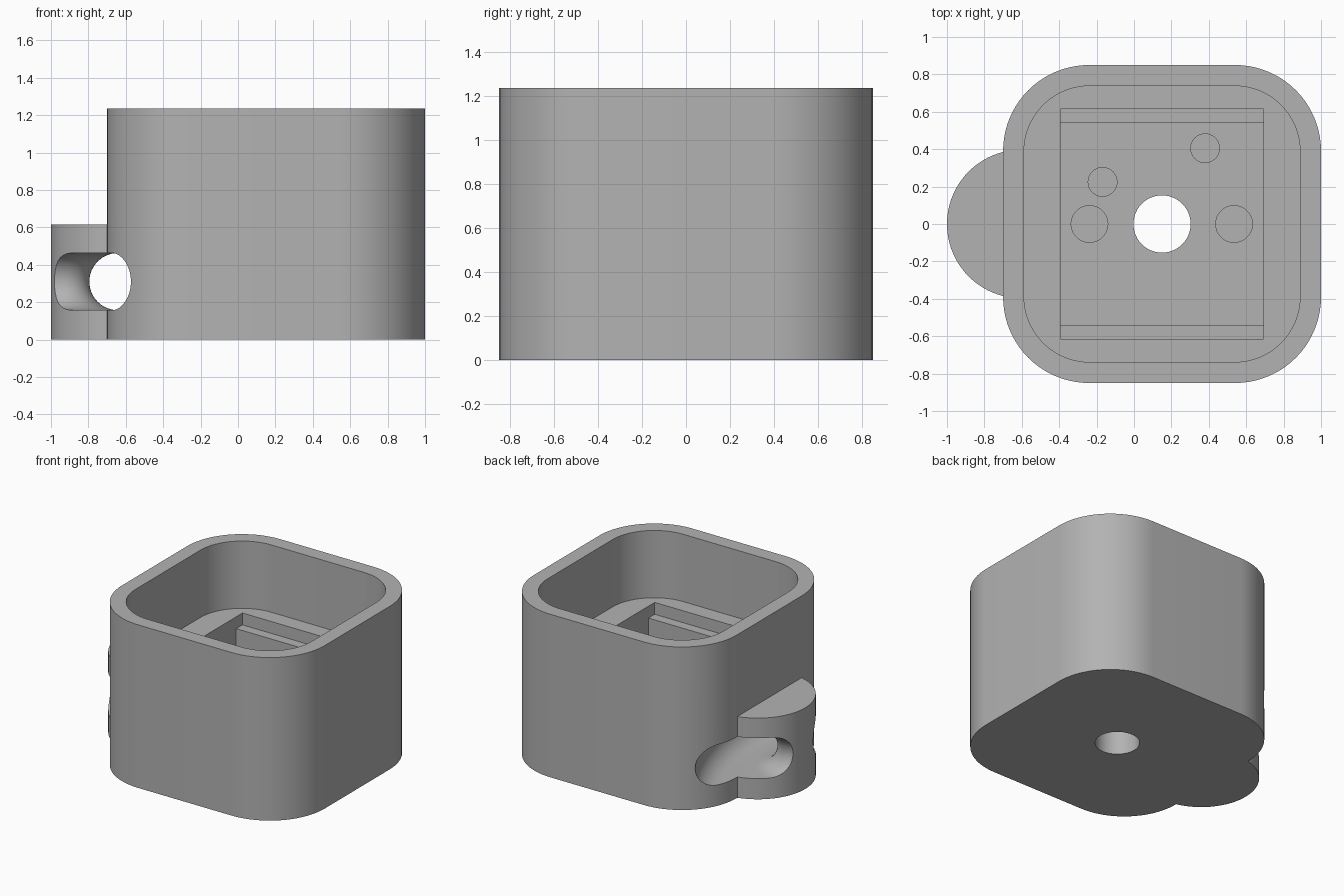
import bpy, bmesh
from math import sin, cos, pi, radians, asin

if "Cube" in bpy.data.objects:
    bpy.data.objects.remove(bpy.data.objects["Cube"], do_unlink=True)

CX = 0.15          # centre of the main body
H = 1.235
grey = bpy.data.materials.new("plain grey")
grey.use_nodes = True
grey.diffuse_color = (0.45, 0.45, 0.45, 1)
grey.node_tree.nodes["Principled BSDF"].inputs["Base Color"].default_value = (0.45, 0.45, 0.45, 1)


def loft(name, layers):
    """Solid from equally long outlines, each given as (points, z)."""
    bm = bmesh.new()
    rings = [[bm.verts.new((x, y, z)) for x, y in pts] for pts, z in layers]
    for a, b in zip(rings, rings[1:]):
        n = len(a)
        for i in range(n):
            j = (i + 1) % n
            bm.faces.new((a[i], a[j], b[j], b[i]))
    bm.faces.new(rings[0])
    bm.faces.new(rings[-1])
    bmesh.ops.recalc_face_normals(bm, faces=bm.faces)
    me = bpy.data.meshes.new(name)
    bm.to_mesh(me)
    bm.free()
    me.materials.append(grey)
    ob = bpy.data.objects.new(name, me)
    bpy.context.collection.objects.link(ob)
    return ob


def prism(name, pts, z0, z1):
    return loft(name, [(pts, z0), (pts, z1)])


def rounded(cx, half, r, n=20):
    pts = []
    for k, (sx, sy) in enumerate(((1, 1), (-1, 1), (-1, -1), (1, -1))):
        for i in range(n + 1):
            a = (k + i / n) * pi / 2
            pts.append((cx + sx * (half - r) + r * cos(a), sy * (half - r) + r * sin(a)))
    return pts


def circle(x, y, r, n=64):
    return [(x + r * cos(2 * pi * i / n), y + r * sin(2 * pi * i / n)) for i in range(n)]


def box(x, y):
    return [(CX + sx * x, sy * y) for sx, sy in ((1, 1), (-1, 1), (-1, -1), (1, -1))]


def combine(target, tool, operation):
    mod = target.modifiers.new("combine", 'BOOLEAN')
    mod.operation = operation
    mod.solver = 'EXACT'
    mod.object = tool
    bpy.context.view_layer.objects.active = target
    bpy.ops.object.modifier_apply(modifier=mod.name)
    bpy.data.objects.remove(tool, do_unlink=True)


# Main housing with the round side lug
housing = prism("housing", rounded(CX, 0.85, 0.46), 0, H)
combine(housing, prism("side_lug", circle(-0.603, 0, 0.397, 96), 0, 0.615), 'UNION')

# Upper cavity, stepped square pocket and the holes in its floor
FLOOR, LEDGE, BASE = 0.725, 0.635, 0.337
combine(housing, prism("upper_cavity", rounded(CX, 0.738, 0.35), FLOOR, H + 0.1), 'DIFFERENCE')
combine(housing, prism("pocket_recess", box(0.543, 0.615), LEDGE, FLOOR + 0.1), 'DIFFERENCE')
combine(housing, prism("pocket", box(0.543, 0.54), BASE, LEDGE + 0.05), 'DIFFERENCE')
for x, y, r, z in ((CX, 0, 0.153, -0.1), (-0.238, 0, 0.098, 0.09), (0.535, 0, 0.098, 0.09),
                   (-0.168, 0.225, 0.077, 0.09), (0.38, 0.405, 0.077, 0.09)):
    combine(housing, prism("floor_hole", circle(x, y, r, 48), z, BASE + 0.1), 'DIFFERENCE')


# Cord channel: flared passage around a post in the lug, with half-round sides
def channel_outline(inset, n=24):
    post, wall = 0.125 + inset, 1.63 - inset
    pts = []
    for i in range(n + 1):
        a = radians(-100 + 200 * i / n)
        pts.append((-0.92 + post * cos(a), post * sin(a)))
    pts += [(-1.25, 0.1 + inset), (-1.25, 1)]
    end = asin(1 / wall)
    for i in range(n + 1):
        a = end * (1 - 2 * i / n)
        pts.append((-2.04 + wall * cos(a), wall * sin(a)))
    return pts + [(-1.25, -1), (-1.25, -0.1 - inset)]


R, STEPS = 0.153, 16
layers = []
for s in range(STEPS + 1):
    a = -pi / 2 + pi * s / STEPS
    layers.append((channel_outline(R * (1 - cos(a))), 0.31 + R * sin(a)))
combine(housing, loft("cord_channel", layers), 'DIFFERENCE')

# Smooth curved walls, crisp edges
bpy.ops.object.select_all(action='DESELECT')
housing.select_set(True)
bpy.context.view_layer.objects.active = housing
bpy.ops.object.shade_smooth_by_angle(angle=radians(30))
